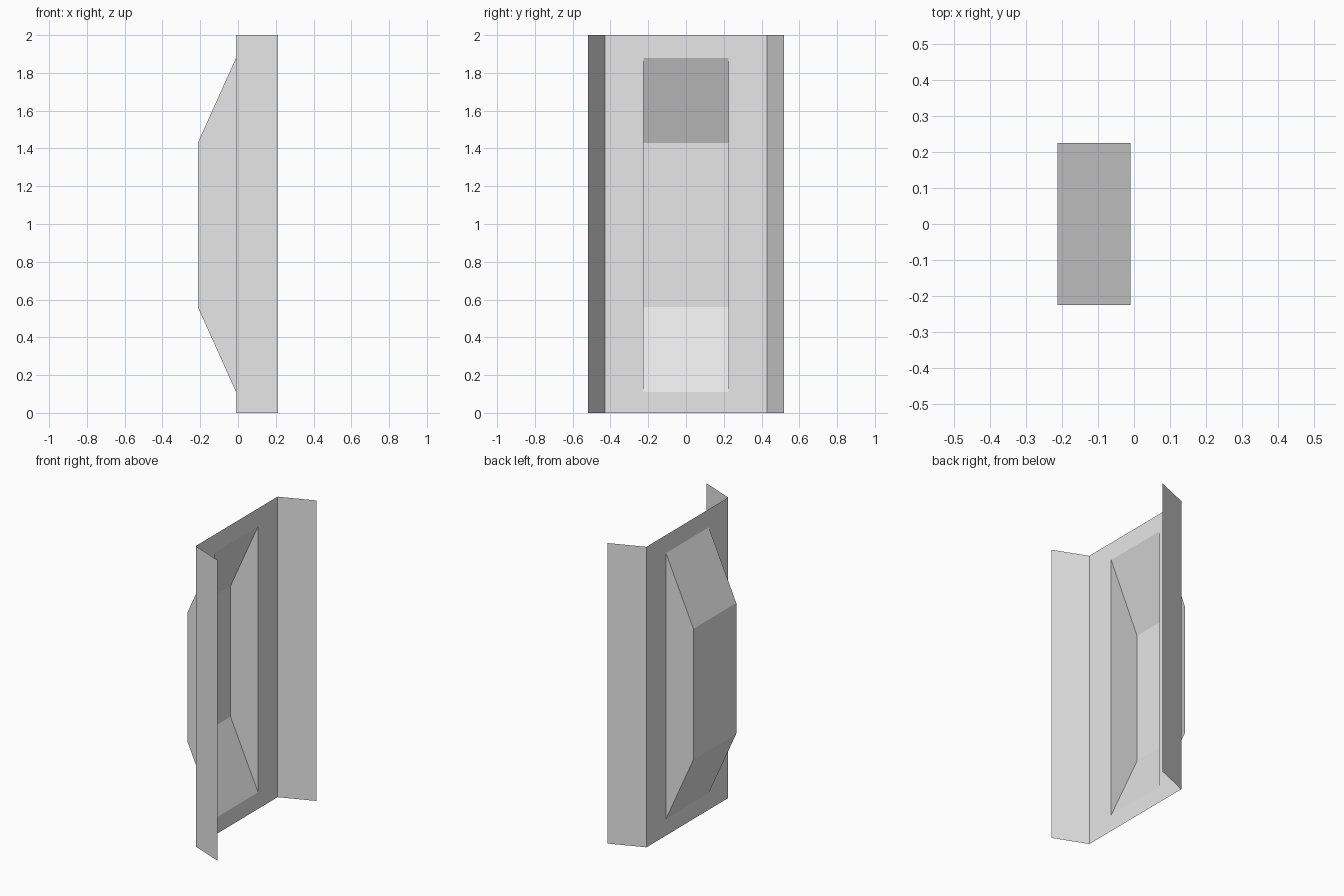
import bpy
import bmesh

cube = bpy.data.objects.get("Cube")
if cube:
    bpy.data.objects.remove(cube, do_unlink=True)

# Single plain grey for the folded sheet
grey = bpy.data.materials.new("light_grey")
grey.use_nodes = True
colour = (0.8, 0.8, 0.8, 1)
grey.diffuse_color = colour
grey.node_tree.nodes["Principled BSDF"].inputs["Base Color"].default_value = colour

PANEL_X, LIP_X, FLOOR_X = -0.01, 0.2125, -0.2125
PANEL_Y, LIP_Y, PAN_Y = 0.43, 0.52, 0.225
HEIGHT = 2.0
PAN_LOW, PAN_HIGH = 0.11, 1.88
FLOOR_LOW, FLOOR_HIGH = 0.56, 1.43


def sheet(name, faces):
    """Make a thin sheet object from a list of corner loops."""
    bm = bmesh.new()
    for loop in faces:
        bm.faces.new([bm.verts.new(p) for p in loop])
    bmesh.ops.remove_doubles(bm, verts=bm.verts, dist=1e-4)
    mesh = bpy.data.meshes.new(name)
    bm.to_mesh(mesh)
    bm.free()
    mesh.materials.append(grey)
    obj = bpy.data.objects.new(name, mesh)
    bpy.context.collection.objects.link(obj)
    return obj


def rectangle(half, low, high):
    """Upright rectangle in the panel plane, wound to face +x."""
    return [(PANEL_X, -half, low), (PANEL_X, half, low),
            (PANEL_X, half, high), (PANEL_X, -half, high)]


# Flat panel as a frame around the recess opening
outer = rectangle(PANEL_Y, 0, HEIGHT)
inner = rectangle(PAN_Y, PAN_LOW, PAN_HIGH)
sheet("panel_frame", [(outer[i], outer[(i + 1) % 4], inner[(i + 1) % 4], inner[i])
                      for i in range(4)])

# Splayed flanges along both long edges
for name, side in (("front_flange", -1), ("back_flange", 1)):
    loop = [(PANEL_X, side * PANEL_Y, 0), (LIP_X, side * LIP_Y, 0),
            (LIP_X, side * LIP_Y, HEIGHT), (PANEL_X, side * PANEL_Y, HEIGHT)]
    sheet(name, [loop if side > 0 else loop[::-1]])

# Recessed pan: sloped ends, flat floor and two straight side walls
profile = [(PANEL_X, PAN_LOW), (FLOOR_X, FLOOR_LOW),
           (FLOOR_X, FLOOR_HIGH), (PANEL_X, PAN_HIGH)]
near = [(x, -PAN_Y, z) for x, z in profile]
far = [(x, PAN_Y, z) for x, z in profile]
strips = [(near[i], far[i], far[i + 1], near[i + 1]) for i in range(3)]
sheet("recessed_pan", strips + [near, far[::-1]])
